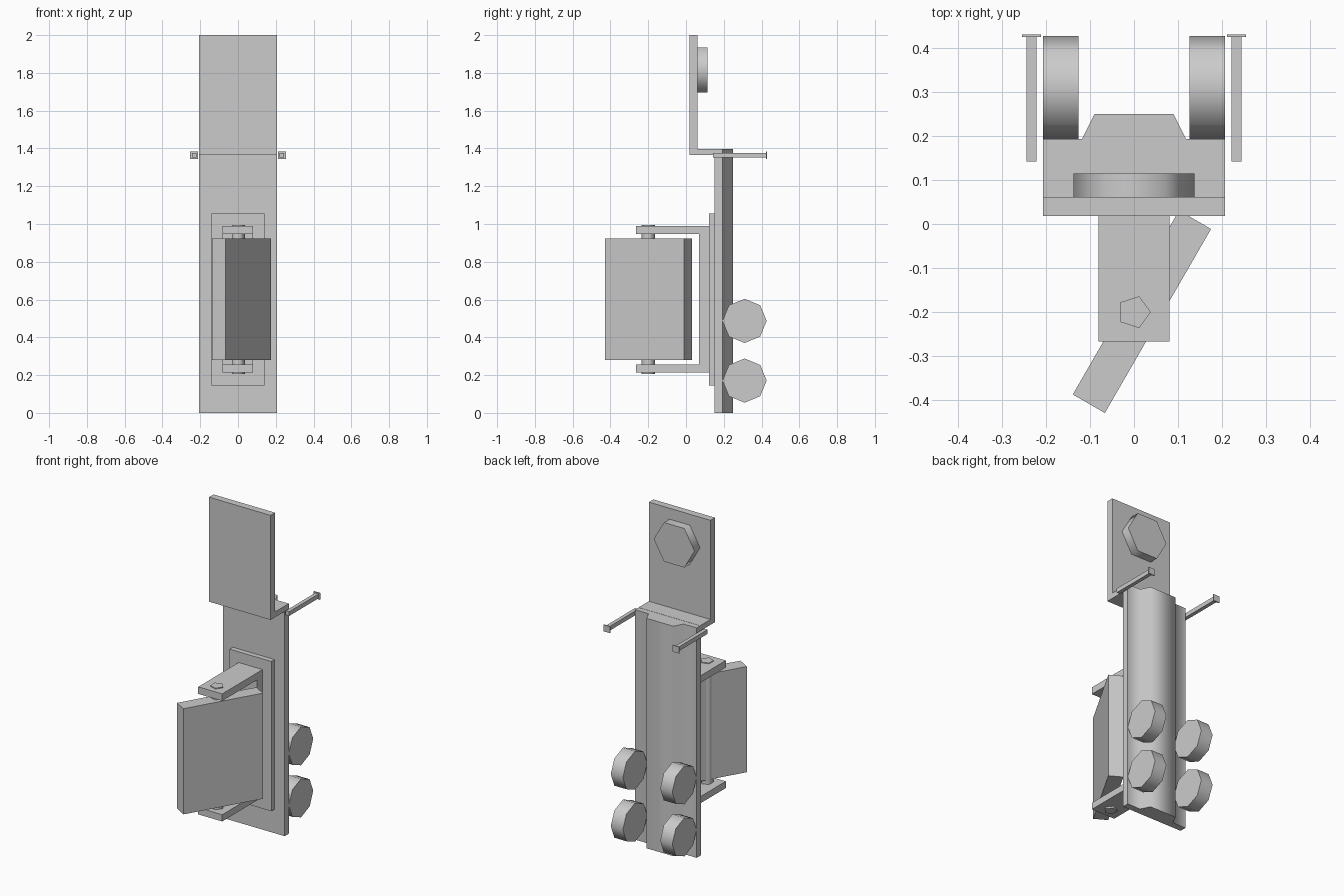
import bpy, bmesh, math
from mathutils import Vector, Matrix

if "Cube" in bpy.data.objects:
    bpy.data.objects.remove(bpy.data.objects["Cube"])


def finish(name, bm, smooth=None):
    bmesh.ops.recalc_face_normals(bm, faces=bm.faces)
    me = bpy.data.meshes.new(name)
    bm.to_mesh(me)
    bm.free()
    ob = bpy.data.objects.new(name, me)
    bpy.context.collection.objects.link(ob)
    if smooth:
        bpy.ops.object.select_all(action='DESELECT')
        ob.select_set(True)
        bpy.context.view_layer.objects.active = ob
        bpy.ops.object.shade_smooth_by_angle(angle=math.radians(smooth))
    return ob


def box(name, x, y, z):
    bm = bmesh.new()
    bmesh.ops.create_cube(bm, size=1)
    for v in bm.verts:
        v.co = Vector([(r[0] + r[1]) / 2 + c * (r[1] - r[0]) for c, r in zip(v.co, (x, y, z))])
    return finish(name, bm)


def extrude(name, pts, vec, smooth=None):
    """Extrude a closed outline of 3D points along vec."""
    bm = bmesh.new()
    face = bm.faces.new([bm.verts.new(p) for p in pts])
    new = bmesh.ops.extrude_face_region(bm, geom=[face])['geom']
    bmesh.ops.translate(bm, vec=vec, verts=[v for v in new if isinstance(v, bmesh.types.BMVert)])
    return finish(name, bm, smooth)


def disc(name, centre, radius, depth, sides, axis):
    """Low-poly prism; centre is the middle, first corner at angle zero."""
    pts = []
    for i in range(sides):
        a = 2 * math.pi * i / sides
        c, s = radius * math.cos(a), radius * math.sin(a)
        pts.append(Vector(centre) + Vector({'X': (-depth / 2, c, s),
                                            'Y': (c, -depth / 2, s),
                                            'Z': (c, s, -depth / 2)}[axis]))
    vec = {'X': (depth, 0, 0), 'Y': (0, depth, 0), 'Z': (0, 0, depth)}[axis]
    return extrude(name, pts, vec, 75)


# Tall column with a raised rail down its back
half = [(0.207, 0.152), (0.207, 0.193), (0.118, 0.193), (0.09, 0.249)]
outline = half + [(-x, y) for x, y in reversed(half)]
extrude("column", [(x, y, 0) for x, y in outline], (0, 0, 1.397), 70)

# L-shaped top bracket and its hexagonal boss
side = [(0.018, 1.365), (0.16, 1.365), (0.16, 1.398), (0.061, 1.398), (0.061, 2), (0.018, 2)]
extrude("top_bracket", [(-0.207, y, z) for y, z in side], (0.414, 0, 0))
disc("hex_boss", (0, 0.087, 1.815), 0.137, 0.054, 6, 'Y')

# Mounting plate and U-shaped hinge yoke on the front
box("mounting_plate", (-0.141, 0.139), (0.121, 0.154), (0.145, 1.055))
yoke = [(0.122, 0.215), (0.122, 0.99), (-0.266, 0.99), (-0.266, 0.947),
        (0.07, 0.947), (0.07, 0.256), (-0.266, 0.256), (-0.266, 0.215)]
extrude("hinge_yoke", [(-0.081, y, z) for y, z in yoke], (0.161, 0, 0))

# Hinge pin and the turned panel it carries
disc("hinge_pin", (0, -0.2, 0.6), 0.038, 0.79, 5, 'Z')
panel = box("swing_panel", (-0.042, 0.042), (-0.241, 0.241), (0.281, 0.923))
panel.data.transform(Matrix.Translation((0.018, -0.199, 0)) @ Matrix.Rotation(math.radians(-30), 4, 'Z'))

# Octagonal rollers and headed rods on both sides of the back
for tag, s in (("left", -1), ("right", 1)):
    for level, z in (("lower", 0.171), ("upper", 0.487)):
        disc(f"{level}_{tag}_roller", (s * 0.166, 0.31, z), 0.117, 0.081, 8, 'X')
    xr = sorted((s * 0.221, s * 0.244))
    xh = sorted((s * 0.211, s * 0.254))
    box(f"{tag}_rod", xr, (0.142, 0.427), (1.351, 1.377))
    box(f"{tag}_rod_head", xh, (0.424, 0.43), (1.344, 1.384))
